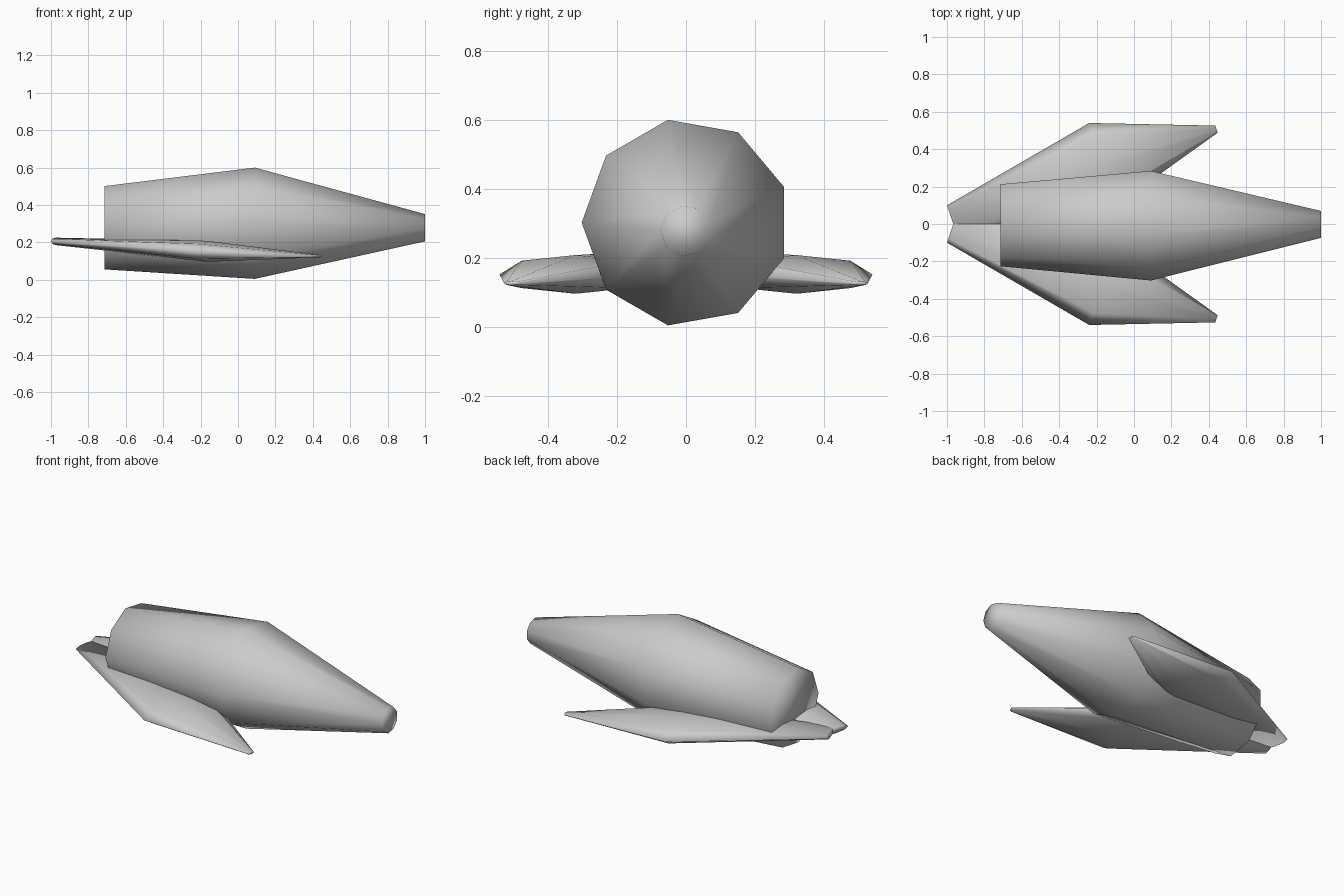
import bpy, bmesh, math
from mathutils import Vector

if "Cube" in bpy.data.objects:
    bpy.data.objects.remove(bpy.data.objects["Cube"])

grey = bpy.data.materials.new("hull_grey")
grey.diffuse_color = (0.6, 0.6, 0.6, 1)
grey.use_nodes = True
grey.node_tree.nodes["Principled BSDF"].inputs["Base Color"].default_value = grey.diffuse_color


def loft(name, rings):
    """Join equal-length rings of points into a closed, smooth tube."""
    bm = bmesh.new()
    loops = [[bm.verts.new(p) for p in ring] for ring in rings]
    n = len(loops[0])
    for a, b in zip(loops, loops[1:]):
        for i in range(n):
            j = (i + 1) % n
            bm.faces.new((a[i], a[j], b[j], b[i]))
    bm.faces.new(loops[0])
    bm.faces.new(loops[-1])
    bmesh.ops.recalc_face_normals(bm, faces=bm.faces[:])
    for f in bm.faces:
        f.smooth = True
    mesh = bpy.data.meshes.new(name)
    bm.to_mesh(mesh)
    bm.free()
    mesh.materials.append(grey)
    obj = bpy.data.objects.new(name, mesh)
    bpy.context.collection.objects.link(obj)
    return obj


def ring(centre, across, up, sides):
    """Elliptical ring spanned by two half-axis vectors."""
    c, u, v = Vector(centre), Vector(across), Vector(up)
    angles = [2 * math.pi * i / sides for i in range(sides)]
    return [c + u * math.cos(a) + v * math.sin(a) for a in angles]


# Nine-sided fuselage: tail, widest section, nose (x, centre z, radius)
loft("fuselage", [ring((x, 0, z), (0, -r, 0), (0, 0, r), 9)
                  for x, z, r in [(-0.715, 0.278, 0.226),
                                  (0.09, 0.302, 0.302),
                                  (1.0, 0.278, 0.074)]])

# Forward-swept wings: tail root, middle, tip (centre, half width, half height)
sections = [((-0.973, 0.02, 0.205), 0.08, 0.02),
            ((-0.167, 0.32, 0.152), 0.22, 0.056),
            ((0.441, 0.507, 0.126), 0.019, 0.006)]
for side, label in [(1, "left"), (-1, "right")]:
    loft(label + "_wing",
         [ring((x, y * side, z), (-0.33 * w, w * side, 0), (0, 0, h), 8)
          for (x, y, z), w, h in sections])
